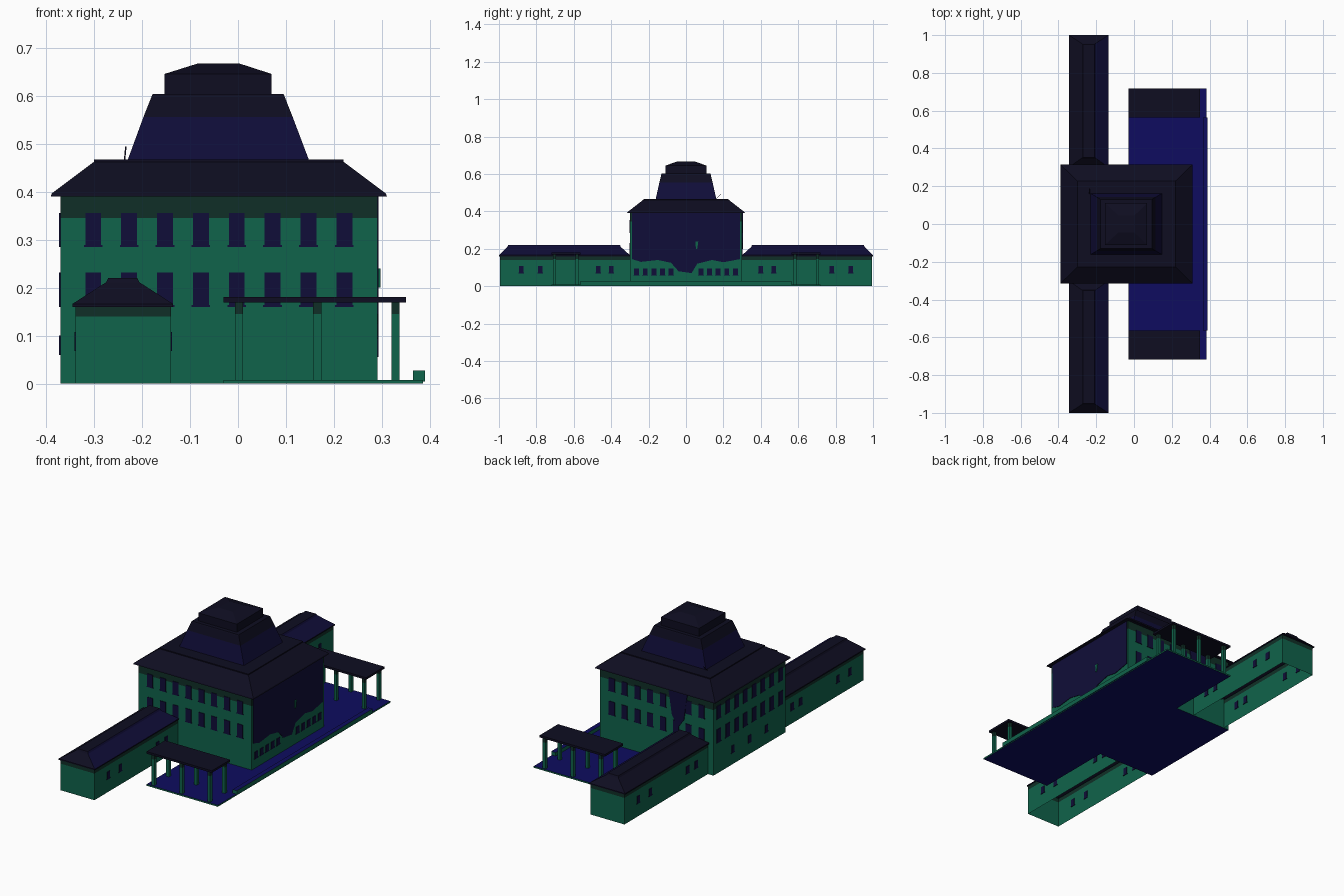
import bpy, bmesh

cube = bpy.data.objects.get("Cube")
if cube:
    bpy.data.objects.remove(cube, do_unlink=True)


def material(name, rgb):
    m = bpy.data.materials.new(name)
    m.use_nodes = True
    m.diffuse_color = (*rgb, 1)
    m.node_tree.nodes["Principled BSDF"].inputs["Base Color"].default_value = (*rgb, 1)
    return m


GREEN = material("wall green", (0.005, 0.125, 0.07))
FRIEZE = material("frieze dark green", (0.005, 0.028, 0.02))
ROOF = material("roof near black", (0.0044, 0.004, 0.015))
NAVY = material("window navy", (0.005, 0.004, 0.04))
BLUE = material("paving blue", (0.0044, 0.0037, 0.115))


def finish(name, bm, mats, rule=None):
    bmesh.ops.recalc_face_normals(bm, faces=bm.faces)
    for f in bm.faces:
        f.normal_update()
        if rule:
            f.material_index = mats.index(rule(f.calc_center_median(), f.normal))
    mesh = bpy.data.meshes.new(name)
    bm.to_mesh(mesh)
    bm.free()
    for m in mats:
        mesh.materials.append(m)
    ob = bpy.data.objects.new(name, mesh)
    bpy.context.collection.objects.link(ob)
    return ob


def stack(name, levels, mats, rule=None, bottom=True, top=True):
    """Rectangular rings (x0, x1, y0, y1, z) skinned from bottom to top."""
    bm = bmesh.new()
    rings = [[bm.verts.new(p) for p in ((a, c, z), (b, c, z), (b, d, z), (a, d, z))]
             for a, b, c, d, z in levels]
    for lo, hi in zip(rings, rings[1:]):
        for i in range(4):
            j = (i + 1) % 4
            bm.faces.new((lo[i], lo[j], hi[j], hi[i]))
    if bottom:
        bm.faces.new(rings[0][::-1])
    if top:
        bm.faces.new(rings[-1])
    return finish(name, bm, mats, rule)


def box(name, x0, x1, y0, y1, z0, z1, mats, rule=None):
    return stack(name, [(x0, x1, y0, y1, z0), (x0, x1, y0, y1, z1)], mats, rule)


def plate(name, outline, axis, at, mat, thick=0.006):
    """Thin panel: outline of (u, z) set across the given axis."""
    bm = bmesh.new()
    f = bm.faces.new([bm.verts.new((at - thick / 2, u, z) if axis == "x"
                                   else (u, at - thick / 2, z)) for u, z in outline])
    new = bmesh.ops.extrude_face_region(bm, geom=[f])["geom"]
    move = (thick, 0, 0) if axis == "x" else (0, thick, 0)
    bmesh.ops.translate(bm, vec=move, verts=[v for v in new if isinstance(v, bmesh.types.BMVert)])
    return finish(name, bm, [mat])


def window(name, u, z0, z1, axis, at, w=0.033):
    h = w / 2
    sill = h + 0.003
    plate(name, [(u - sill, z0), (u + sill, z0), (u + sill, z0 + 0.004), (u + h, z0 + 0.004),
                 (u + h, z1), (u - h, z1), (u - h, z0 + 0.004), (u - sill, z0 + 0.004)],
          axis, at, NAVY)


# Main block with dark frieze band and blue underside
main = (-0.37, 0.29, -0.3, 0.3)
stack("main_walls", [(*main, 0), (*main, 0.345), (*main, 0.395)], [GREEN, FRIEZE, BLUE],
      lambda c, n: BLUE if n.z < -0.5 else FRIEZE if c.z > 0.345 else GREEN)

# Main hipped roof
stack("main_roof", [(-0.39, 0.31, -0.315, 0.315, 0.39), (-0.388, 0.308, -0.313, 0.313, 0.396),
                    (-0.3, 0.22, -0.228, 0.228, 0.462), (-0.3, 0.22, -0.228, 0.228, 0.467)], [ROOF])

# Tapered tower roof and its lantern
stack("tower_roof", [(-0.23, 0.148, -0.162, 0.162, 0.465), (-0.197, 0.114, -0.142, 0.142, 0.555),
                     (-0.18, 0.097, -0.132, 0.132, 0.598), (-0.178, 0.095, -0.13, 0.13, 0.603)],
      [NAVY, ROOF], lambda c, n: NAVY if c.z < 0.555 else ROOF)
stack("lantern", [(-0.153, 0.07, -0.11, 0.11, 0.6), (-0.153, 0.07, -0.11, 0.11, 0.645),
                  (-0.083, 0.002, -0.045, 0.045, 0.667)], [ROOF])
stack("roof_pole", [(-0.238, -0.235, 0.155, 0.159, 0.463), (-0.235, -0.232, 0.186, 0.19, 0.494)], [ROOF])

# Window rows on the three plain faces
for i in range(8):
    offset = (i - 3.5) * 0.0747
    for row, z0, z1 in (("upper", 0.285, 0.355), ("middle", 0.16, 0.232)):
        window(f"{row}_front_window", offset - 0.04, z0, z1, "y", -0.3)
        window(f"{row}_back_window", offset - 0.04, z0, z1, "y", 0.3)
        window(f"{row}_side_window", offset * 0.98, z0, z1, "x", -0.37)
for y in (-0.14, 0, 0.14):
    window("ground_side_window", y, 0.06, 0.1, "x", -0.37, 0.022)

# Dark garden face with a ragged lower edge, and its ground floor windows
plate("dark_facade", [(-0.29, 0.39), (-0.29, 0.145), (-0.24, 0.13), (-0.15, 0.14), (-0.08, 0.125),
                      (-0.04, 0.08), (0.03, 0.07), (0.06, 0.12), (0.14, 0.14), (0.2, 0.128),
                      (0.29, 0.145), (0.29, 0.39)], "x", 0.29, NAVY)
for side in (-1, 1):
    for i in range(5):
        window("ground_garden_window", side * (0.08 + i * 0.046), 0.056, 0.094, "x", 0.29, 0.026)
plate("green_facade_strip", [(0.053, 0.2), (0.06, 0.2), (0.066, 0.24), (0.05, 0.24)],
      "x", 0.294, GREEN)
plate("dark_back_panel", [(-0.11, 0.39), (-0.22, 0.39), (-0.2, 0.25), (-0.165, 0.2), (-0.13, 0.26)],
      "y", 0.301, NAVY)

# Long low wings, open beneath, with hipped roofs
for side, label in ((-1, "front"), (1, "back")):
    def span(near, far):
        return sorted((side * near, side * far))

    wall = (-0.338, -0.14, *span(0.3, 0.995))
    stack(f"{label}_wing_walls", [(*wall, 0), (*wall, 0.14), (*wall, 0.162)], [GREEN, FRIEZE],
          lambda c, n: FRIEZE if c.z > 0.14 else GREEN, bottom=False, top=False)
    stack(f"{label}_wing_roof",
          [(-0.345, -0.135, *span(0.3, 1.0), 0.16), (-0.345, -0.135, *span(0.3, 1.0), 0.166),
           (-0.275, -0.205, *span(0.35, 0.955), 0.211), (-0.27, -0.21, *span(0.352, 0.95), 0.22)],
          [ROOF, NAVY], lambda c, n: NAVY if n.x > 0.3 and n.z > 0.3 else ROOF, bottom=False)
    for y in (0.4, 0.47, 0.78, 0.88):
        for x in (-0.338, -0.14):
            window(f"{label}_wing_window", side * y, 0.068, 0.108, "x", x, 0.024)

    # Canopy on six posts
    box(f"{label}_canopy", -0.03, 0.35, *span(0.565, 0.718), 0.169, 0.18, [ROOF])
    for x in (0.002, 0.165, 0.328):
        for y in (0.582, 0.703):
            post = (x - 0.0085, x + 0.0085, side * y - 0.0085, side * y + 0.0085)
            stack(f"{label}_canopy_post", [(*post, 0.005), (*post, 0.145), (*post, 0.172)],
                  [GREEN, FRIEZE], lambda c, n: FRIEZE if c.z > 0.145 else GREEN)


# Paved terrace and its low edge wall
def paving(c, n):
    return BLUE if abs(n.z) > 0.5 else GREEN


box("terrace", -0.03, 0.385, -0.718, 0.718, 0, 0.008, [GREEN, BLUE], paving)
box("terrace_edge_wall", 0.364, 0.389, -0.565, 0.565, 0.004, 0.027, [GREEN, BLUE], paving)
